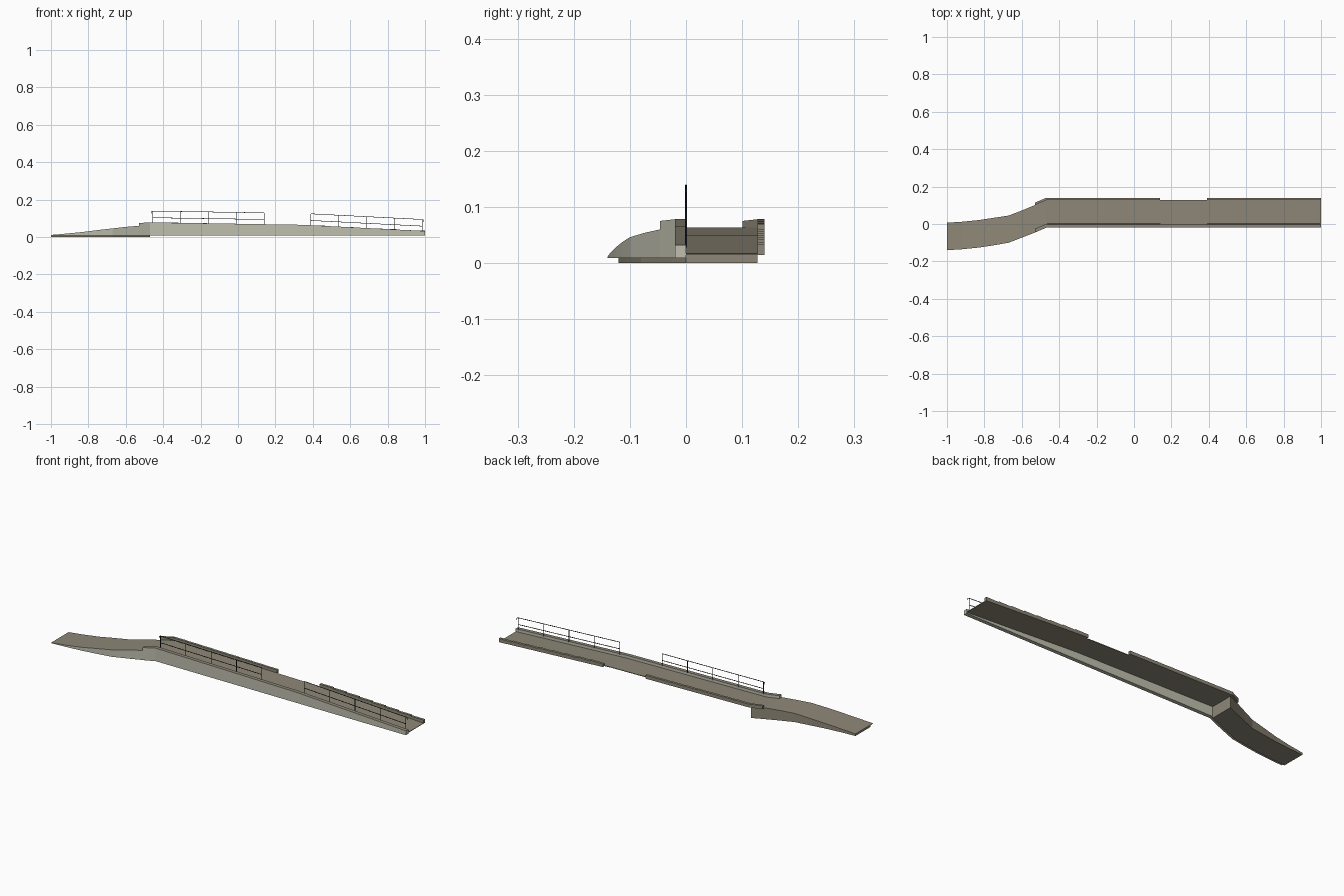
import bpy, bmesh
from mathutils import Vector

cube = bpy.data.objects.get("Cube")
if cube:
    bpy.data.objects.remove(cube, do_unlink=True)


def material(name, rgb):
    m = bpy.data.materials.new(name)
    m.use_nodes = True
    m.diffuse_color = (*rgb, 1)
    m.node_tree.nodes["Principled BSDF"].inputs["Base Color"].default_value = (*rgb, 1)
    return m


TAN = material("tan paving", (0.27, 0.245, 0.185))
PALE = material("pale concrete", (0.52, 0.52, 0.43))
IRON = material("dark iron", (0.02, 0.02, 0.022))


def finish(name, bm, mats, paved_top=False):
    bmesh.ops.recalc_face_normals(bm, faces=bm.faces)
    if paved_top:
        for f in bm.faces:
            f.material_index = 1 if f.normal.z > 0.5 else 0
    mesh = bpy.data.meshes.new(name)
    bm.to_mesh(mesh)
    bm.free()
    for m in mats:
        mesh.materials.append(m)
    obj = bpy.data.objects.new(name, mesh)
    bpy.context.collection.objects.link(obj)
    return obj


def add_loft(bm, sections):
    """Join rectangular cross-sections (x, y0, y1, z0, z1) into a closed solid."""
    rings = [[bm.verts.new(p) for p in ((x, a, lo), (x, b, lo), (x, b, hi), (x, a, hi))]
             for x, a, b, lo, hi in sections]
    for r, s in zip(rings, rings[1:]):
        for i in range(4):
            j = (i + 1) % 4
            bm.faces.new((r[i], r[j], s[j], s[i]))
    bm.faces.new(rings[0])
    bm.faces.new(rings[-1])


def loft(name, sections, mats, paved_top=False):
    bm = bmesh.new()
    add_loft(bm, sections)
    return finish(name, bm, mats, paved_top)


# Main dimensions
START, BEND, END = -0.47, 0.35, 1.0
FRONT, INNER, BACK, OUTER = -0.02, 0.0, 0.127, 0.14
KERB, SLAB, FOOT = 0.015, 0.003, 0.009


def deck_z(x):
    if x < BEND:
        return 0.063 + (x - START) / (BEND - START) * (0.05 - 0.063)
    return 0.05 + (x - BEND) / (END - BEND) * (0.017 - 0.05)


# Straight deck, open underneath, with the tall wall along its front
knots = (START, BEND, END)
loft("deck_slab", [(x, INNER, BACK, deck_z(x) - SLAB, deck_z(x)) for x in knots], [TAN])
loft("front_wall", [(x, FRONT, INNER, FOOT, deck_z(x) + KERB) for x in knots],
     [PALE, TAN], True)

# Curved approach: x, front edge, back edge, height
approach = [(-1.0, -0.14, 0.007, 0.011), (-0.92, -0.135, 0.012, 0.018),
            (-0.83, -0.126, 0.021, 0.027), (-0.75, -0.114, 0.033, 0.037),
            (-0.67, -0.1, 0.045, 0.046), (-0.6, -0.073, 0.072, 0.054),
            (-0.53, -0.046, 0.101, 0.06), (START, FRONT, BACK, 0.063)]
loft("approach_body", [(x, f + 0.02, b, 0, z) for x, f, b, z in approach], [TAN])
loft("approach_wall", [(x, f, f + 0.02, FOOT, z) for x, f, b, z in approach],
     [PALE, TAN], True)

# Flared kerbs where the approach meets the deck
(x0, f0, b0, z0), (x1, f1, b1, z1) = approach[-2:]
loft("front_flare_kerb", [(x0, f0, f0 + 0.02, z0, z0 + KERB),
                          (x1, f1, f1 + 0.02, z1, z1 + KERB)], [PALE, TAN], True)
loft("back_flare_kerb", [(x0, b0, b0 + 0.013, z0 - SLAB, z0 + KERB),
                         (x1, b1, OUTER, z1 - SLAB, z1 + KERB)], [TAN])

# Stepped back kerbs and front railings on both sides of the opening
spans = {"upper": (START, 0.14), "lower": (0.39, END)}
for label, (a, b) in spans.items():
    bm = bmesh.new()
    count = 8
    step = (b - a) / count
    for i in range(count):
        l, r = a + i * step, a + (i + 1) * step
        top = deck_z((l + r) / 2) + KERB
        add_loft(bm, [(x, BACK, OUTER, deck_z(x) - SLAB, top) for x in (l, r)])
    finish(label + "_back_kerb", bm, [TAN])


def bar(bm, p, q, r=0.0016):
    p, q = Vector(p), Vector(q)
    d = q - p
    res = bmesh.ops.create_cone(bm, cap_ends=True, segments=6, radius1=r, radius2=r,
                                depth=d.length)
    rot = Vector((0, 0, 1)).rotation_difference(d).to_matrix().to_4x4()
    rot.translation = (p + q) / 2
    bmesh.ops.transform(bm, matrix=rot, verts=res["verts"])


RAIL, POSTS = 0.061, 5
for label, (a, b) in spans.items():
    a, b = (a + 0.015, b) if label == "upper" else (a, b - 0.015)
    bm = bmesh.new()

    def at(x, h):
        return (x, INNER, deck_z(x) + KERB + h)

    for i in range(POSTS):
        x = a + (b - a) * i / (POSTS - 1)
        bar(bm, at(x, -0.005), at(x, RAIL))
    for h in (RAIL / 2.4, RAIL):
        bar(bm, at(a, h), at(b, h))
    # Short turned-down rail end
    x, out = (a, -0.008) if label == "upper" else (b, 0.008)
    bar(bm, at(x, RAIL), at(x + out, RAIL - 0.003))
    bar(bm, at(x + out, RAIL - 0.003), at(x + out, RAIL - 0.012))
    finish(label + "_railing", bm, [IRON])
